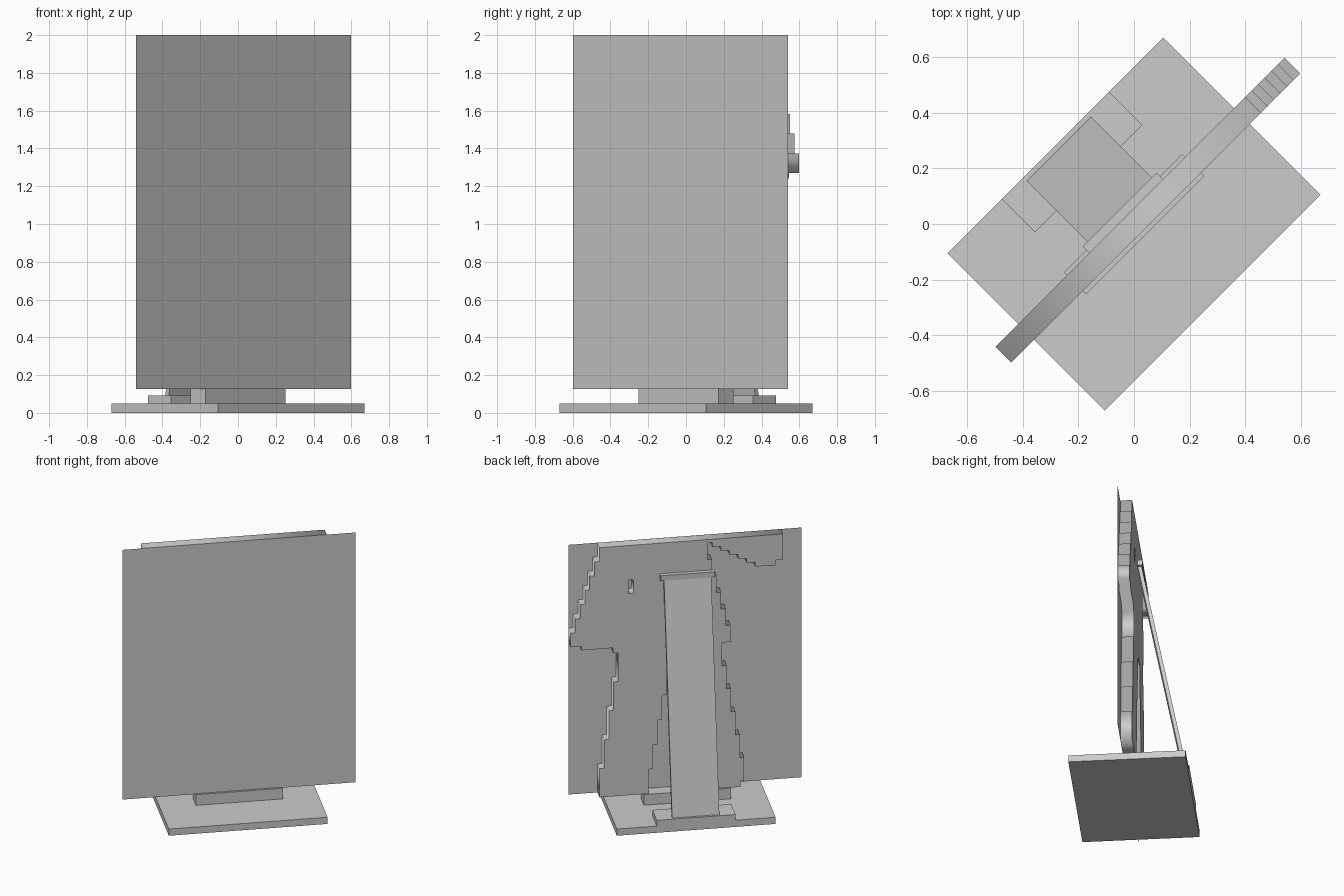
import bpy, bmesh
from math import pi

cube = bpy.data.objects.get("Cube")
if cube:
    bpy.data.objects.remove(cube, do_unlink=True)

TURN = pi / 4          # the whole stand is turned on its vertical axis
HALF_PANEL = 0.04      # half thickness of the stepped backing

grey = bpy.data.materials.new("plain grey")
grey.use_nodes = True
colour = (0.6, 0.6, 0.6, 1)
grey.diffuse_color = colour
grey.node_tree.nodes["Principled BSDF"].inputs["Base Color"].default_value = colour


def add_mesh(name, bm):
    bmesh.ops.recalc_face_normals(bm, faces=bm.faces)
    mesh = bpy.data.meshes.new(name)
    bm.to_mesh(mesh)
    bm.free()
    mesh.materials.append(grey)
    obj = bpy.data.objects.new(name, mesh)
    obj.rotation_euler.z = TURN
    bpy.context.collection.objects.link(obj)
    return obj


def side_profile(name, half_width, points):
    """Extrude a (depth, height) outline across the width."""
    bm = bmesh.new()
    face = bm.faces.new([bm.verts.new((-half_width, y, z)) for y, z in points])
    moved = bmesh.ops.extrude_face_region(bm, geom=[face])["geom"]
    verts = [g for g in moved if isinstance(g, bmesh.types.BMVert)]
    bmesh.ops.translate(bm, verts=verts, vec=(2 * half_width, 0, 0))
    return add_mesh(name, bm)


def box(name, half_width, y0, y1, z0, z1):
    return side_profile(name, half_width, [(y0, z0), (y1, z0), (y1, z1), (y0, z1)])


def stair(start, end, count):
    """Stepped edge: equal rises, with a sideways step between them."""
    (x0, z0), (x1, z1) = start, end
    path = []
    for i in range(count):
        x = x0 + (x1 - x0) * i / (count - 1)
        for k in (i, i + 1):
            path.append((x, z0 + (z1 - z0) * k / count))
    return path


# Base, foot blocks and the leaning brace with its cap
box("base", 0.548, -0.4, 0.4, 0, 0.05)
box("front_foot_bar", 0.3, -0.057, 0.055, 0.05, 0.13)
box("brace_foot", 0.272, 0.23, 0.4, 0.05, 0.093)
side_profile("brace", 0.163, [(0.382, 0.093), (0.355, 0.093), (0.04, 1.73), (0.066, 1.73)])
box("brace_cap", 0.187, 0.035, 0.073, 1.73, 1.77)

# Thin front sheet
bm = bmesh.new()
corners = [(-0.804, 0.127), (0.804, 0.127), (0.804, 2), (-0.804, 2)]
bm.faces.new([bm.verts.new((x, -HALF_PANEL - 0.001, z)) for x, z in corners])
add_mesh("front_sheet", bm)

# Stepped backing outline, clockwise from the upper left
outline = stair((0.605, 2), (0.805, 1.27), 7)
outline += [(0.73, 1.27), (0.73, 1.24), (0.51, 1.24), (0.51, 1.2)]
outline += stair((0.475, 1.2), (0.605, 0.127), 5)
outline += stair((0.267, 0.127), (0.143, 1.04), 5)
outline += stair((0, 1.04), (-0.12, 0.127), 4)
outline += [(-0.37, 0.127), (-0.37, 0.17)]
outline += stair((-0.395, 0.17), (-0.243, 1.22), 6)
outline += stair((-0.3, 1.22), (-0.14, 1.975), 6)
outline += stair((-0.175, 1.975), (-0.47, 1.77), 6)
outline += [(-0.61, 1.77), (-0.61, 1.81), (-0.664, 1.81), (-0.664, 2)]
slot = [(0.37, 1.64), (0.405, 1.64), (0.405, 1.74), (0.37, 1.74)]

curve = bpy.data.curves.new("backing", 'CURVE')
curve.dimensions = '2D'
curve.fill_mode = 'BOTH'
curve.extrude = HALF_PANEL
for loop in (outline, slot):
    # drop repeated neighbours
    loop = [p for i, p in enumerate(loop) if p != loop[i - 1]]
    spline = curve.splines.new('POLY')
    spline.points.add(len(loop) - 1)
    for point, (x, z) in zip(spline.points, loop):
        point.co = (x, z, 0, 1)
    spline.use_cyclic_u = True
curve.materials.append(grey)
backing = bpy.data.objects.new("backing", curve)
backing.rotation_euler = (pi / 2, 0, TURN)
bpy.context.collection.objects.link(backing)
bpy.ops.object.select_all(action='DESELECT')
backing.select_set(True)
bpy.context.view_layer.objects.active = backing
bpy.ops.object.convert(target='MESH')
